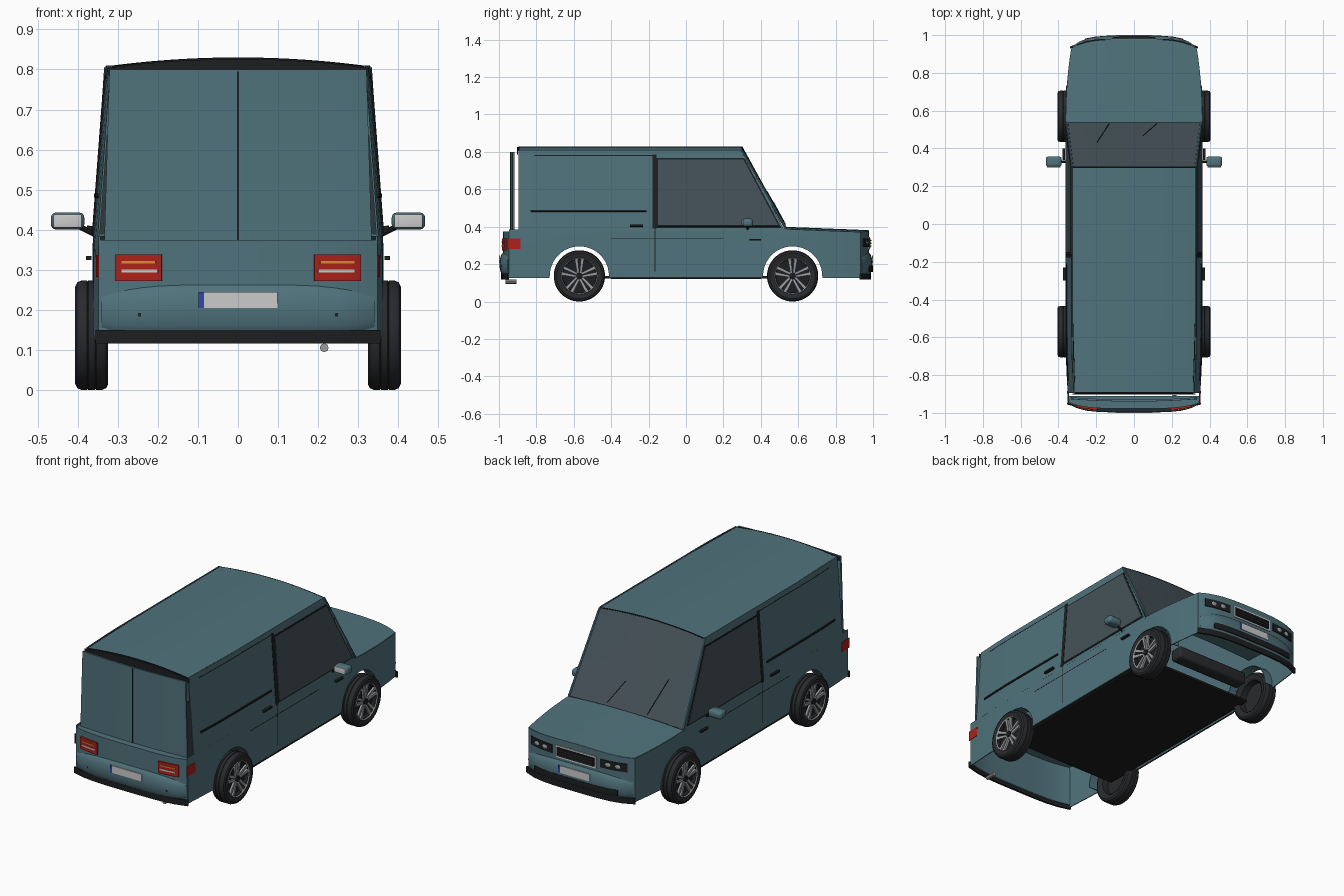
import bpy, bmesh, math
from mathutils import Matrix, Vector

if "Cube" in bpy.data.objects:
    bpy.data.objects.remove(bpy.data.objects["Cube"])
parts = []


def material(name, *rgb):
    m = bpy.data.materials.new(name)
    m.use_nodes = True
    m.diffuse_color = (*rgb, 1)
    m.node_tree.nodes["Principled BSDF"].inputs["Base Color"].default_value = (*rgb, 1)
    return m


PAINT = material("teal_paint", .08, .17, .2)
GLASS = material("tinted_glass", .06, .085, .1)
BLACK = material("black_trim", .012, .013, .015)
RUBBER = material("rubber", .022, .023, .026)
ALLOY = material("alloy", .32, .33, .34)
RED = material("red_lens", .42, .015, .01)
AMBER = material("amber_lens", .75, .25, .03)
WHITE = material("white", .6, .6, .6)
BLUE = material("blue", .03, .06, .4)


def add(name, bm, mat, mirror=False, thick=0):
    bmesh.ops.recalc_face_normals(bm, faces=bm.faces)
    mesh = bpy.data.meshes.new(name)
    bm.to_mesh(mesh)
    bm.free()
    mesh.materials.append(mat)
    ob = bpy.data.objects.new(name, mesh)
    bpy.context.collection.objects.link(ob)
    if thick:
        mod = ob.modifiers.new("thickness", "SOLIDIFY")
        mod.thickness, mod.offset = thick, 0
    if mirror:
        ob.modifiers.new("mirror", "MIRROR").use_mirror_merge = False
    parts.append(ob)
    return ob


def span(a, b, n):
    return [a + (b - a) * i / n for i in range(n + 1)]


def sheet(name, mat, us, vs, f, mirror=False, thick=.005):
    bm = bmesh.new()
    g = [[bm.verts.new(f(u, v)) for v in vs] for u in us]
    for a, b in zip(g, g[1:]):
        for j in range(len(vs) - 1):
            bm.faces.new((a[j], b[j], b[j + 1], a[j + 1]))
    return add(name, bm, mat, mirror, thick)


def box(name, mat, centre, size, mirror=False, bevel=0):
    bm = bmesh.new()
    bmesh.ops.create_cube(bm, size=1, matrix=Matrix.Translation(centre) @ Matrix.Diagonal((*size, 1)))
    if bevel:
        bmesh.ops.bevel(bm, geom=bm.edges[:], offset=bevel, segments=3, affect="EDGES", profile=.5)
    return add(name, bm, mat, mirror)


def tube(name, mat, points, r, mirror=False):
    c = bpy.data.curves.new(name, "CURVE")
    c.dimensions, c.bevel_depth, c.bevel_resolution, c.use_fill_caps = "3D", r, 2, True
    s = c.splines.new("POLY")
    s.points.add(len(points) - 1)
    for p, q in zip(s.points, points):
        p.co = (*q, 1)
    c.materials.append(mat)
    ob = bpy.data.objects.new(name, c)
    bpy.context.collection.objects.link(ob)
    if mirror:
        ob.modifiers.new("mirror", "MIRROR").use_mirror_merge = False
    parts.append(ob)


# Body shape: half width along the length and height, and the bowed ends
REAR, FRONT = -.945, .93


def half(y, z=.3):
    k = min(1, max(0, (abs(y) - .55) / .38))
    w = .36 - (.03 if y > 0 else .014) * k * k
    return w - max(0, z - .37) * .075


def end_y(x, s):
    corner = FRONT if s > 0 else REAR
    return s * (.975 - (.975 - abs(corner)) * (abs(x) / half(corner)) ** 4)


AXLES, HUB, ARCH = (-.57, .57), .137, .16


def sill(y):
    for c in AXLES:
        if abs(y - c) < ARCH:
            return HUB + math.sqrt(ARCH ** 2 - (y - c) ** 2)
    return .125


def belt(y):
    return .385 - max(0, y - .53) * .04


def pillar(z):
    return .3 + (.81 - z) * .53


# Lower sides with wheel arches, and upper sides ending at the windscreen pillar
ys = span(REAR, -.76, 3) + span(-.38, .38, 4) + span(.76, FRONT, 4)
ys += [c + ARCH * math.cos(math.pi * i / 24) for c in AXLES for i in range(25)]


def lower(y, v):
    z = sill(y) + (belt(y) - sill(y)) * v
    return half(y, z), y, z


sheet("lower_side", PAINT, sorted(ys), span(0, 1, 4), lower, True)
for end, c in zip(("rear", "front"), AXLES):
    sheet(end + "_arch_lip", PAINT, span(0, math.pi, 24), (0, 1),
          lambda a, v: (half(c) - .06 * v, c + ARCH * math.cos(a), HUB + ARCH * math.sin(a)), True, .004)


def upper(u, z):
    y = -.895 + (pillar(z) + .895) * u
    return half(min(y, .5), z), y, z


sheet("upper_side", PAINT, span(0, 1, 16), span(.38, .81, 6), upper, True)


def side_patch(name, mat, y0, y1, z0, z1, out=.003, thick=.004, slant=0):
    def f(u, z):
        y = y0 + (y1 - slant * (z - z0) - y0) * u
        return half(min(y, .5) if z > .385 else y, z) + out, y, z
    sheet(name, mat, span(0, 1, 6), span(z0, z1, 3), f, True, thick)


side_patch("window_frame", BLACK, -.16, .508, .397, .768, .002, slant=.53)
side_patch("door_window", GLASS, -.15, .495, .405, .76, .004, slant=.53)
side_patch("door_pillar", BLACK, -.178, -.158, .39, .785)
side_patch("door_seam", BLACK, -.168, -.164, .16, .39, .001)
side_patch("rub_strip", BLACK, -.83, -.21, .48, .49, .004, .008)
side_patch("panel_seam", BLACK, -.81, -.18, .777, .782, .001)
side_patch("waist_seam", BLACK, -.4, .2, .333, .336, .001)
side_patch("sill_trim", BLACK, -.4, .4, .12, .13, .001)
side_patch("load_door_handle", BLACK, -.3, -.23, .4, .41, .012, .014)
side_patch("front_door_handle", BLACK, .34, .4, .325, .335, .012, .014)
side_patch("tail_light_side", RED, -.955, -.885, .282, .337, .003)


# Roof, windscreen, bonnet and rear doors
def crown(u):
    return .804 + .022 * (1 - u * u)


us = span(-1, 1, 20)
sheet("roof", PAINT, us, [-.895, -.5, 0, .3], lambda u, y: (u * half(y, .81), y, crown(u)))


def screen(u, v, lift=0):
    return (u * (half(.3, .81) + .028 * v), .3 + .235 * v + lift,
            crown(u) + (.388 + .01 * (1 - u * u) - crown(u)) * v + lift)


sheet("windscreen", GLASS, us, span(0, 1, 6), screen)
tube("windscreen_pillar", PAINT, [screen(1, v) for v in (0, 1)], .007, True)
tube("roof_rail", BLACK, [(half(y, .81) - .002, y, .806) for y in (-.89, -.5, .3)], .003, True)
for n, y in (("rear", -.893), ("front", .3)):
    tube("roof_%s_edge" % n, BLACK, [(u * half(y, .81), y, crown(u)) for u in us], .004)
tube("windscreen_base", BLACK, [screen(u, 1) for u in us], .003)
for n, x, reach in (("right", -.37, .55), ("left", .34, .7)):
    tube(n + "_wiper", BLACK, [screen(x, .97, .004), screen(x - .2, reach, .004)], .002)


def bonnet(u, v):
    ye = end_y(u * half(FRONT), 1)
    y = .53 + (ye - .53) * v
    return u * half(y), y, belt(y) + .012 * (1 - u * u)


sheet("bonnet", PAINT, us, span(0, 1, 8), bonnet)
sheet("rear_doors", PAINT, us, span(.375, .8, 4),
      lambda u, z: (u * (.333 - (z - .375) * .03), -.935 + .012 * u * u, z), thick=.01)
box("rear_door_seam", BLACK, (0, -.94, .585), (.004, .004, .42))
sheet("rear_roof_filler", BLACK, us, (0, 1),
      lambda u, v: (u * .325, -.9, .785 + (crown(u) - .785) * v))


# Nose and tail panels with rounded bumpers
def end_parts(label, s, corner):
    w = half(corner)

    def fascia(u, v):
        top = belt(corner) - (.01 if s < 0 else 0) + .012 * (1 - u * u) * (s > 0)
        return u * w, end_y(u * w, s), .14 + (top - .14) * v

    def bumper(u, v):
        x = u * w * .98
        bottom, top = .138 + .02 * u ** 8, .262 - .03 * u ** 4
        bulge = .02 * math.sin(math.pi * v) ** .6 * (1 - .7 * u ** 8)
        return x, end_y(x, s) + s * bulge, bottom + (top - bottom) * v
    sheet(label + "_panel", PAINT, us, span(0, 1, 4), fascia)
    sheet(label + "_bumper", PAINT, us, span(0, 1, 10), bumper)


def end_patch(name, mat, s, x0, x1, z0, z1, out=.004, mirror=False, thick=.005):
    sheet(name, mat, span(x0, x1, 10), (z0, z1),
          lambda x, z: (x, end_y(x, s) + s * out, z), mirror, thick)


sheet("rear_shelf", PAINT, us, (0, 1),
      lambda u, v: (u * .345, end_y(u * .345, -1) * (1 - v) - .91 * v, .372))
for label, s, corner in (("rear", -1, REAR), ("front", 1, FRONT)):
    end_parts(label, s, corner)
    w = half(corner) + .008
    end_patch(label + "_skirt", BLACK, s, -w, w, .117, .15, .008, thick=.01)
    end_patch(label + "_plate", WHITE, s, -.098, .098, .205, .245, .0225)
    end_patch(label + "_plate_band", BLUE, s, s * .085, s * .098, .205, .245, .0235)

# Tail lights, exhaust and parking sensors
end_patch("tail_light", RED, -1, .19, .305, .272, .338, .006, True, .012)
end_patch("indicator", AMBER, -1, .205, .29, .316, .322, .013, True)
end_patch("reversing_light", WHITE, -1, .2, .29, .293, .301, .013, True)
tube("exhaust", ALLOY, [(.215, -.965, .106), (.215, -.905, .106)], .011)
box("parking_sensor", BLACK, (.246, -.98, .188), (.008, .02, .008), True)

# Grille, headlights and lower intake
end_patch("grille_frame", WHITE, 1, -.125, .125, .278, .345, .005)
end_patch("grille", BLACK, 1, -.116, .116, .287, .336, .009)
for z in span(.297, .326, 2):
    end_patch("grille_slat", RUBBER, 1, -.112, .112, z - .003, z + .003, .014)
end_patch("headlight", BLACK, 1, .15, .3, .292, .338, .005, True)
for x in (.195, .25):
    bm = bmesh.new()
    bmesh.ops.create_uvsphere(bm, u_segments=16, v_segments=8, radius=1,
        matrix=Matrix.Translation((x, end_y(x, 1) + .006, .315)) @ Matrix.Diagonal((.018, .006, .013, 1)))
    add("headlight_lens", bm, ALLOY, True)
end_patch("front_intake", BLACK, 1, -.26, .26, .158, .192, .021)

# Door mirrors
box("mirror_housing", PAINT, (.425, .33, .422), (.084, .055, .043), True, .014)
box("mirror_glass", WHITE, (.425, .301, .422), (.07, .006, .033), True, .0025)
tube("mirror_arm", BLACK, [(.35, .33, .385), (.375, .33, .398), (.4, .33, .41)], .007, True)

# Underside
box("floor", BLACK, (0, -.035, .13), (.69, 1.13, .012))
box("front_axle", RUBBER, (0, .62, .17), (.46, .08, .07), bevel=.015)


# Wheels
def lathe(name, mat, profile):
    bm = bmesh.new()
    vs = [bm.verts.new((x, 0, r)) for r, x in profile]
    es = [bm.edges.new(p) for p in zip(vs, vs[1:])]
    bmesh.ops.spin(bm, geom=vs + es, cent=(0, 0, 0), axis=(1, 0, 0), angle=math.tau, steps=48)
    bmesh.ops.remove_doubles(bm, verts=bm.verts, dist=1e-5)
    return add(name, bm, mat)


def spokes(name):
    bm = bmesh.new()
    for i in range(5):
        for side in (-1, 1):
            m = bmesh.ops.create_cube(bm, size=1)["verts"]
            for v in m:
                out = v.co.z > 0
                v.co = Vector((.03 + v.co.x * .012 - (0 if out else .006),
                               v.co.y * (.017 if out else .012) + side * (.017 if out else .007),
                               .094 if out else .015))
            bmesh.ops.rotate(bm, verts=m, matrix=Matrix.Rotation(i * math.tau / 5, 3, "X"))
    return add(name, bm, ALLOY)


tyre = [(.098, -.036), (.122, -.041), (.132, -.036), (.137, -.024), (.137, -.012), (.134, -.01),
        (.137, -.008), (.137, .008), (.134, .01), (.137, .012), (.137, .024), (.132, .036),
        (.122, .041), (.098, .036), (.098, -.036)]
rim = [(.099, .038), (.093, .036), (.09, .012), (.03, .01), (0, .01)]
barrel = [(.098, -.037), (.09, -.03), (.088, .006), (0, .006)]
for end, y in zip(("rear", "front"), AXLES):
    for side, s in (("left", 1), ("right", -1)):
        for ob in (lathe("tyre", RUBBER, tyre), lathe("rim", BLACK, rim), lathe("barrel", RUBBER, barrel),
                   lathe("hub_cap", BLACK, [(.018, .01), (.016, .036), (0, .038)]),
                   lathe("rim_ring", ALLOY, [(.098, .036), (.096, .04), (.091, .036)]), spokes("spokes")):
            ob.name = "%s_%s_%s" % (end, side, ob.name.split(".")[0])
            ob.location = (s * .365, y, HUB)
            ob.rotation_euler.z = 0 if s > 0 else math.pi

# Finish: apply modifiers and smooth the rounded surfaces
bpy.ops.object.select_all(action="DESELECT")
for ob in parts:
    ob.select_set(True)
bpy.context.view_layer.objects.active = parts[0]
bpy.ops.object.convert(target="MESH")
bpy.ops.object.shade_smooth_by_angle(angle=math.radians(35))
